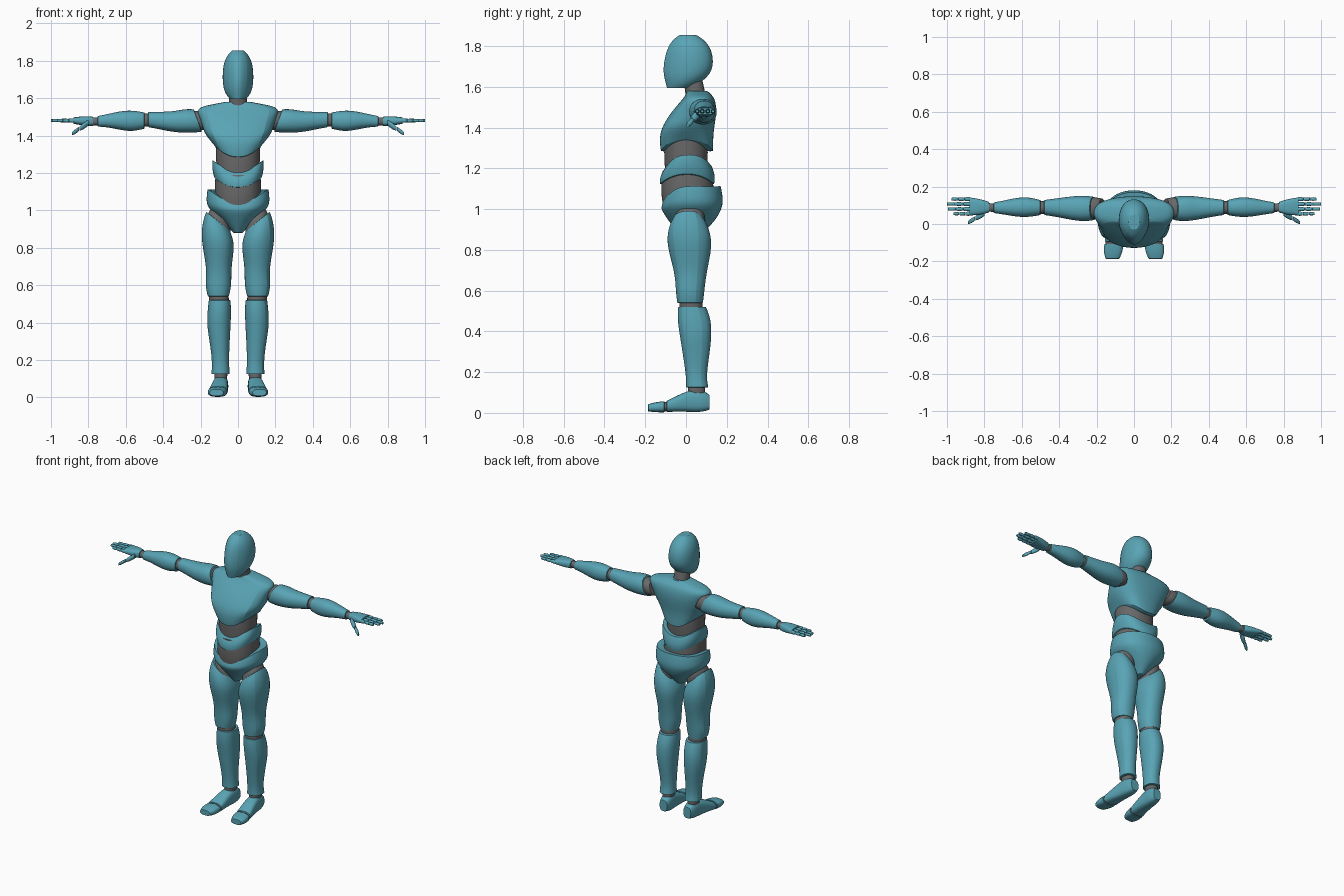
import bpy
import bmesh
import math

cube = bpy.data.objects.get("Cube")
if cube:
    bpy.data.objects.remove(cube, do_unlink=True)

SIDES = 16
CM = 0.01


def make_material(name, colour):
    mat = bpy.data.materials.new(name)
    mat.use_nodes = True
    mat.diffuse_color = colour
    mat.node_tree.nodes["Principled BSDF"].inputs["Base Color"].default_value = colour
    return mat


shell = make_material("teal shell", (0.10, 0.37, 0.46, 1))
joint = make_material("grey joint", (0.14, 0.14, 0.14, 1))


def clamp(value):
    return max(0.0, min(1.0, value))


def place(axis, along, a, b):
    """Put a cross-section point into model space for the chosen loft axis."""
    if axis == "x":
        return [along, a, b]
    if axis == "y":
        return [a, along, b]
    return [a, b, along]


def loft(name, mat, axis, rings, warp=None, mirror=False, power=2.2, ridges=(), levels=2):
    """Skin rings of (along, centre a, centre b, radius a, radius b), in hundredths."""
    bm = bmesh.new()
    crease = bm.edges.layers.float.new("crease_edge")

    def add_ring(along, ca, cb, ra, rb, scale):
        loop = []
        for i in range(SIDES):
            angle = math.tau * i / SIDES
            c, s = math.cos(angle), math.sin(angle)
            a = ca + scale * ra * math.copysign(abs(c) ** (2 / power), c)
            b = cb + scale * rb * math.copysign(abs(s) ** (2 / power), s)
            point = place(axis, along * CM, a * CM, b * CM)
            if warp:
                point = warp(*point)
            loop.append(bm.verts.new(point))
        return loop

    # Inner cap rings keep the rims firm under subdivision
    loops = [add_ring(*rings[0], 0.75)]
    loops += [add_ring(*ring, 1.025) for ring in rings]
    loops.append(add_ring(*rings[-1], 0.75))
    for low, high in zip(loops, loops[1:]):
        for i in range(SIDES):
            j = (i + 1) % SIDES
            bm.faces.new((low[i], low[j], high[j], high[i]))
    bm.faces.new(loops[0])
    bm.faces.new(loops[-1])

    def sharpen(v, w, amount):
        edge = bm.edges.get((v, w))
        edge[crease] = amount
        edge.smooth = False

    for rim in (loops[1], loops[-2]):
        for i in range(SIDES):
            sharpen(rim[i], rim[i - 1], 0.6)
    for low, high in zip(loops[1:-2], loops[2:-1]):
        for i in ridges:
            sharpen(low[i], high[i], 0.5)
    for face in bm.faces:
        face.smooth = True
    bmesh.ops.recalc_face_normals(bm, faces=bm.faces)

    mesh = bpy.data.meshes.new(name)
    bm.to_mesh(mesh)
    bm.free()
    mesh.materials.append(mat)
    obj = bpy.data.objects.new(name, mesh)
    bpy.context.collection.objects.link(obj)
    if mirror:
        obj.modifiers.new("Mirror", "MIRROR").use_mirror_merge = False
    subsurf = obj.modifiers.new("Subdivision", "SUBSURF")
    subsurf.levels = subsurf.render_levels = levels
    return obj


# Warps that bend the straight lofts into body shapes
def head_warp(x, y, z):
    return x * (1 - 0.35 * clamp((-y - 0.02) / 0.09)), y, z


def chest_warp(x, y, z):
    low = clamp((1.43 - z) / 0.13)
    return x, y, z + low * (0.07 * clamp((x / 0.13) ** 2) - 0.02)


def belly_warp(x, y, z):
    return x, y, z + 0.06 * clamp((x / 0.135) ** 2) - 0.03


def pelvis_warp(x, y, z):
    high = clamp((z - 0.98) / 0.14)
    dip = clamp(0.05 - 0.3 * y) * (1 - clamp((x / 0.16) ** 2))
    return x, y, z - high * dip


def thigh_warp(x, y, z):
    return x, y, z + 0.8 * (x - 0.11) * clamp((z - 0.75) / 0.19)


def shoulder_warp(x, y, z):
    return x + 0.4 * (z - 1.48) * clamp(1 - (x - 0.2) / 0.15), y, z


# Head and neck
loft("head", shell, "z", [
    (159.5, 0, -3.5, 4.5, 5.8), (161.5, 0, -1.8, 6.2, 8), (165, 0, 0, 7.8, 10.8),
    (170, 0, 1.2, 8.4, 12.4), (178, 0, 1.6, 8, 11.2), (183, 0, 1.2, 5.8, 8),
    (185.5, 0, 1, 3, 4)], head_warp, ridges=(10, 14))
loft("neck", joint, "z", [(152, 0, 5, 5, 5), (158, 0, 4.5, 5, 4.8), (165, 0, 3, 4.4, 4.6)])

# Torso plates over flexible waist cores
loft("chest", shell, "z", [
    (130, 0, 0.5, 12, 12.8), (137, 0, 0, 16.5, 13.2), (143, 0, 2, 18.5, 12.3),
    (149, 0, 4.5, 20, 10.5), (154.5, 0, 6.5, 22.8, 7.6), (156.5, 0, 6, 15, 6),
    (158, 0, 5.5, 6.5, 5)], chest_warp, power=2.5, ridges=(10, 14))
loft("upper_waist", joint, "z", [(116, 0, 0, 11, 10), (128, 0, 0, 11.8, 11), (139, 0, 0, 12, 10)])
loft("abdomen", shell, "z", [
    (115, 0, 0.5, 12.6, 13.3), (119, 0, 0.8, 13.8, 13.6), (124, 0, 1.5, 13.6, 11)], belly_warp)
loft("lower_waist", joint, "z", [
    (100, 0, 1, 12, 12), (109, 0, 0.7, 12.6, 13.2), (119, 0, 0.5, 12, 12)])
loft("pelvis", shell, "z", [
    (88, 0, 2, 2.5, 6), (95, 0, 3, 9, 12), (101, 0, 3, 16, 14.8),
    (105, 0, 3, 17, 15.2), (111.5, 0, 3, 16.3, 14)], pelvis_warp)

# Arms
loft("shoulder_joints", joint, "x", [
    (17, 8.5, 148, 5, 4.5), (21, 8.5, 148, 6, 5.5), (25, 8.5, 148, 5, 4.5)],
    shoulder_warp, mirror=True)
loft("upper_arms", shell, "x", [
    (21.5, 8.3, 148, 6.2, 6), (27, 8.3, 147.8, 7, 6.4), (34, 8.5, 147.3, 6.2, 5.6),
    (42, 8.8, 148, 4.8, 4.6), (48, 8.8, 148.5, 4, 4)], shoulder_warp, mirror=True, ridges=(2,))
loft("elbows", joint, "x", [(45, 8.8, 148.3, 3, 3), (49, 8.8, 148.3, 3.6, 3.8),
                            (53, 8.8, 148, 3, 3)], mirror=True)
loft("forearms", shell, "x", [
    (50, 8.8, 148, 4, 4.3), (56, 9, 147.8, 5.3, 5.6), (62, 9, 148, 5.2, 5.2),
    (69, 8.8, 148, 3.8, 3.6), (75, 8.7, 147.6, 2.8, 2.8)], mirror=True, ridges=(2,))
loft("wrists", joint, "x", [(73, 8.7, 147.6, 2, 2), (76.5, 8.8, 147.6, 2.4, 2.2),
                            (80, 9, 147.6, 2, 2)], mirror=True)

# Hands: palm, four jointed fingers and a thumb
loft("palms", shell, "x", [
    (77.5, 9, 147.6, 2.8, 2.4), (82, 9.1, 147.8, 4.2, 2.6), (88, 9.4, 148, 4.8, 1.7)],
    mirror=True, power=2.8)
fingers = [("index", 5.5, 96.5), ("middle", 8, 99.5), ("ring", 10.7, 100), ("little", 13.3, 97.5)]
for finger, y, tip in fingers:
    step = (tip - 87) / 3
    for k in range(3):
        start = 87 + step * k
        r = 1.25 - 0.13 * k
        loft(f"{finger}_finger_segment_{k + 1}", shell, "x", [
            (start + 0.1, y, 148, r * 0.7, r * 0.7), (start + step / 2, y, 148, r, r),
            (start + step, y, 148, r * 0.7, r * 0.7)], mirror=True, levels=1)
for k in range(2):
    begin, end = 80 + 5 * k, 84.7 + 4 * k
    size = 1.9 - 0.5 * k
    rings = []
    for x, scale in ((begin, 0.75), ((begin + end) / 2, 1), (end, 0.6)):
        t = (x - 80) / 9
        rings.append((x, 5.8 - 5.2 * t, 146.8 - 6 * t, size * scale, size * scale))
    loft(f"thumb_segment_{k + 1}", shell, "x", rings, mirror=True, levels=1)

# Legs
loft("hip_joints", joint, "z", [
    (88, 10.5, 1, 6, 7), (94, 10, 1.5, 6.3, 8), (98, 9.5, 2, 5, 7)], thigh_warp, mirror=True)
loft("thighs", shell, "z", [
    (54, 10.5, 2, 5.6, 6.3), (60, 10.5, 2, 7.1, 7), (69, 10.1, 2.3, 6.3, 7.7),
    (82, 11, 1.8, 9, 11.2), (90, 10.7, 1.3, 8, 10.2), (94.5, 10.6, 1, 6.3, 7.5)],
    thigh_warp, mirror=True, ridges=(1, 14))
loft("knees", joint, "z", [(48, 10, 2.5, 4.6, 5), (53, 10.2, 2.5, 5.6, 6),
                           (58, 10.5, 2.3, 4.6, 5)], mirror=True)
loft("shins", shell, "z", [
    (12.5, 9.3, 5.5, 4.9, 5.4), (18, 9.3, 5, 4.4, 4.9), (28, 9.7, 5, 5.1, 6.4),
    (38, 10.3, 4.8, 6.3, 7.8), (46, 10, 4, 6.3, 8.2), (52, 9.8, 3, 5.8, 6.8)],
    mirror=True, ridges=(1, 14))
loft("ankles", joint, "z", [(8, 9.2, 5.2, 3, 4), (12, 9.2, 5.2, 3.7, 4.2),
                            (16, 9.2, 5.2, 3, 4)], mirror=True)

# Feet
loft("feet", shell, "y", [
    (-9.5, 10.6, 3.2, 5, 2.7), (-3, 9.9, 4.9, 4.5, 4.2), (3, 9.3, 6, 4, 5.5),
    (8, 9, 5.9, 3.9, 5.4), (11.5, 8.8, 5.2, 2.7, 3.6)], mirror=True, power=2.8)
loft("toe_joints", joint, "y", [(-13, 11, 2.8, 4.3, 2), (-10, 10.7, 3, 4.6, 2.4),
                                (-7, 10.4, 3.2, 4.2, 2.3)], mirror=True)
loft("toes", shell, "y", [
    (-18.6, 11.5, 2.5, 3.6, 1.7), (-15, 11.2, 2.8, 5.1, 2.5), (-10.6, 10.8, 3, 5, 2.7)],
    mirror=True, power=2.8)
